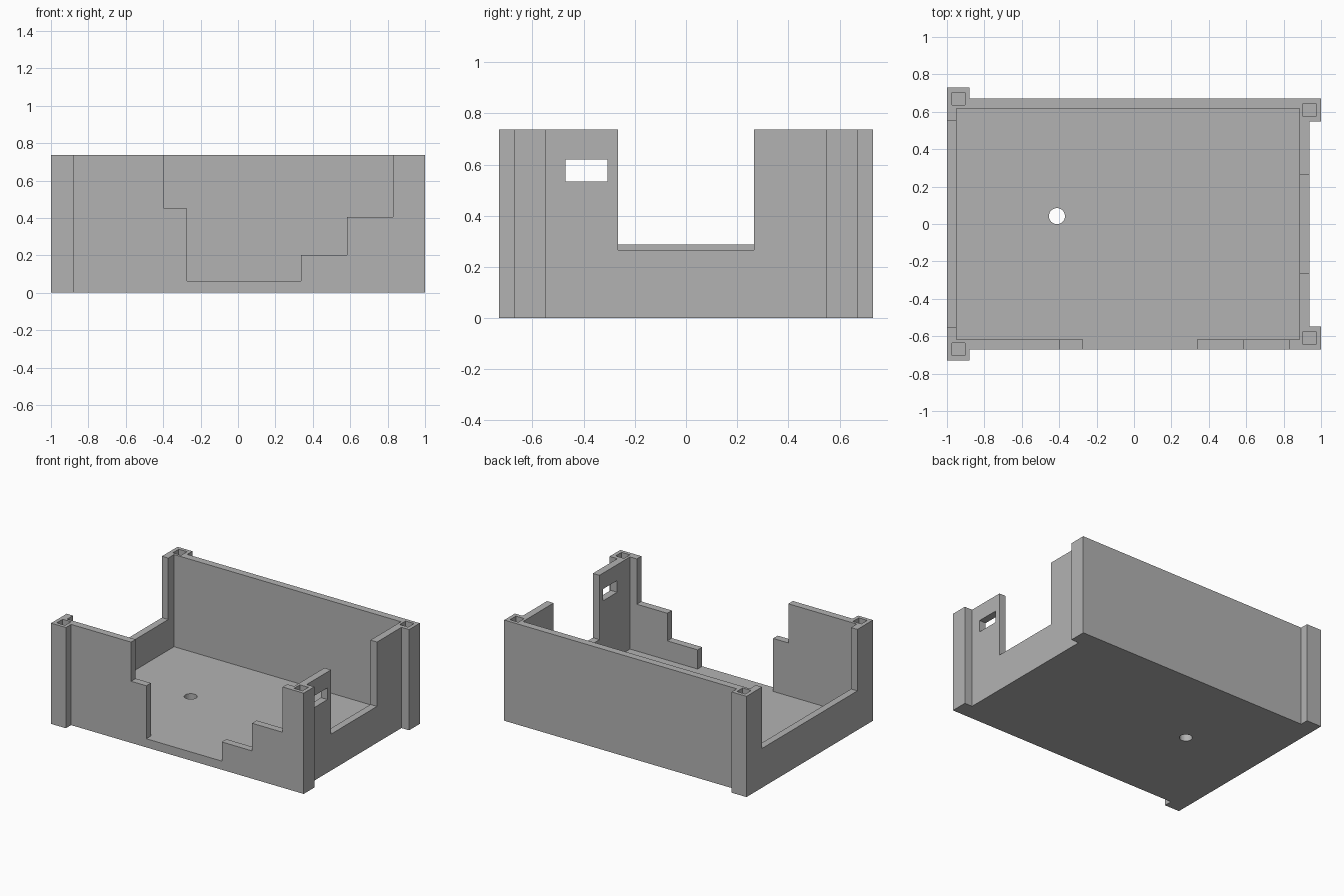
import bpy, bmesh, math
from mathutils import Vector

if "Cube" in bpy.data.objects:
    bpy.data.objects.remove(bpy.data.objects["Cube"])

H = 0.736        # wall height
FLOOR = 0.063    # floor thickness


def prism(name, points, direction):
    """Extrude a closed planar outline along a direction into a solid."""
    bm = bmesh.new()
    face = bm.faces.new([bm.verts.new(p) for p in points])
    ext = bmesh.ops.extrude_face_region(bm, geom=[face])
    moved = [v for v in ext["geom"] if isinstance(v, bmesh.types.BMVert)]
    bmesh.ops.translate(bm, verts=moved, vec=Vector(direction))
    bmesh.ops.recalc_face_normals(bm, faces=bm.faces)
    mesh = bpy.data.meshes.new(name)
    bm.to_mesh(mesh)
    bm.free()
    obj = bpy.data.objects.new(name, mesh)
    bpy.context.collection.objects.link(obj)
    return obj


def box(name, x, y, z):
    pts = [(x[0], y[0], z[0]), (x[1], y[0], z[0]), (x[1], y[1], z[0]), (x[0], y[1], z[0])]
    return prism(name, pts, (0, 0, z[1] - z[0]))


def cut(target, cutter):
    """Subtract the cutter from the target, then discard it."""
    cutter.hide_render = True
    mod = target.modifiers.new(cutter.name, 'BOOLEAN')
    mod.operation = 'DIFFERENCE'
    mod.solver = 'EXACT'
    mod.object = cutter
    bpy.context.view_layer.objects.active = target
    bpy.ops.object.modifier_apply(modifier=mod.name)
    bpy.data.objects.remove(cutter, do_unlink=True)


# Outer body: half outline with corner post bumps, mirrored front to back
back = [(1, 0.547), (1, 0.67), (-0.88, 0.67), (-0.88, 0.73), (-1, 0.73)]
half = [(0.938, 0.547)] + back
outline = half + [(x, -y) for x, y in reversed(half)]
case = prism("enclosure_base", [(x, y, 0) for x, y in outline], (0, 0, H))

# Interior cavity
cut(case, box("cavity", (-0.949, 0.885), (-0.617, 0.617), (FLOOR, 1)))

# Stepped opening in the front wall
steps = [(-0.395, 1), (-0.395, 0.45), (-0.272, 0.45), (-0.272, FLOOR), (0.338, FLOOR),
         (0.338, 0.203), (0.583, 0.203), (0.583, 0.405), (0.83, 0.405), (0.83, 1)]
cut(case, prism("front_opening", [(x, -0.8, z) for x, z in steps], (0, 0.22, 0)))

# Side wall openings and the small right port
cut(case, box("left_opening", (-1.1, -0.9), (-0.55, 0.55), (0.287, 1)))
cut(case, box("right_opening", (0.84, 1.1), (-0.265, 0.265), (0.266, 1)))
cut(case, box("right_port", (0.84, 1.1), (-0.47, -0.306), (0.534, 0.62)))

# Square blind sockets in the corner posts
for side, cy in ((-1, 0.67), (1, 0.61)):
    for end in (-1, 1):
        cx, c = side * 0.938, end * cy
        cut(case, box("post_socket", (cx - 0.034, cx + 0.034), (c - 0.034, c + 0.034), (H - 0.25, 1)))

# Round hole through the floor
ring = [(-0.412 + 0.043 * math.cos(math.tau * i / 32),
         0.042 + 0.043 * math.sin(math.tau * i / 32), -0.1) for i in range(32)]
cut(case, prism("floor_hole", ring, (0, 0, 0.3)))

# Plain grey plastic
grey = bpy.data.materials.new("grey_plastic")
grey.diffuse_color = (0.45, 0.45, 0.45, 1)
grey.use_nodes = True
grey.node_tree.nodes["Principled BSDF"].inputs["Base Color"].default_value = grey.diffuse_color
case.data.materials.clear()
case.data.materials.append(grey)
for poly in case.data.polygons:
    poly.material_index = 0
    poly.use_smooth = False
